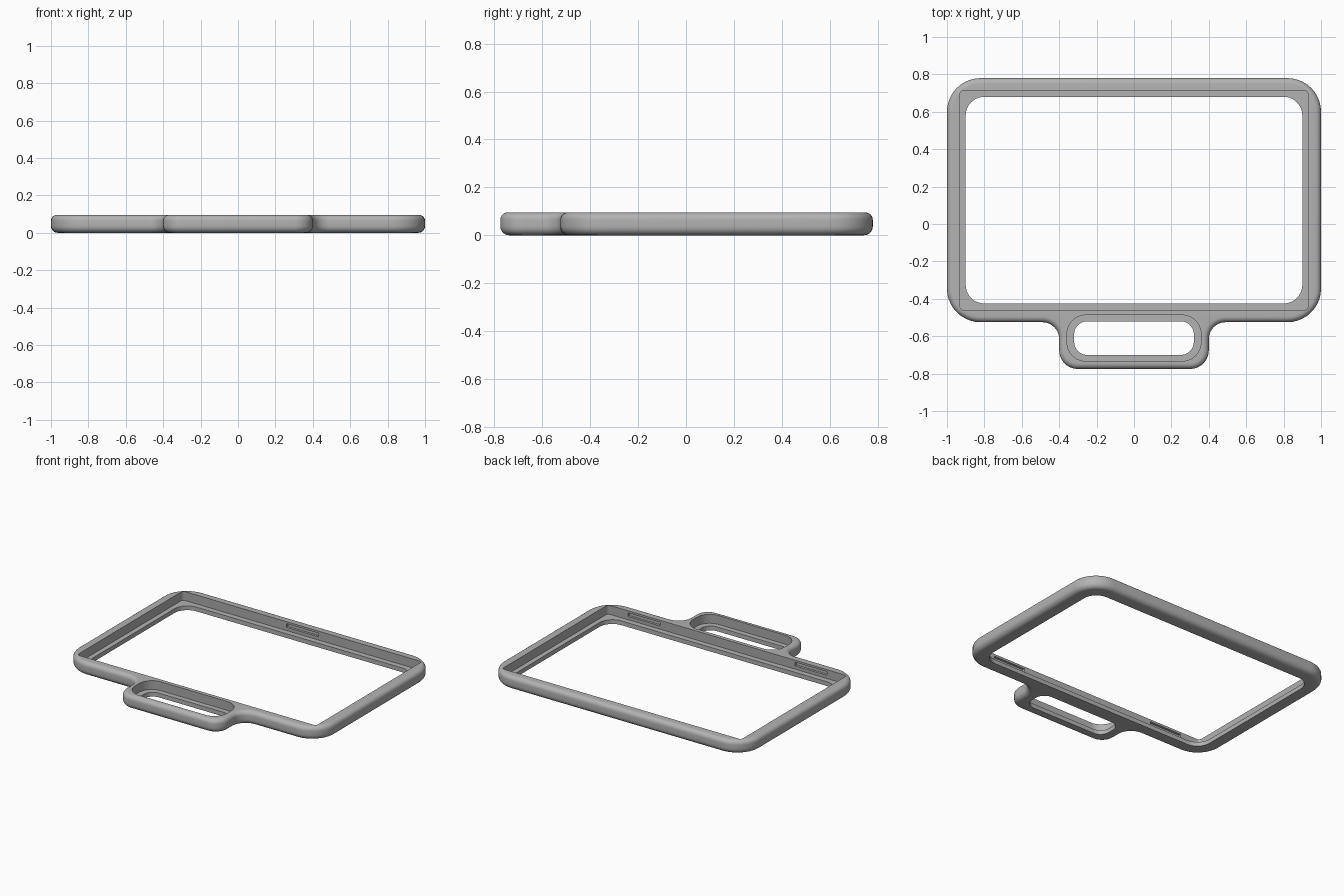
import bpy, bmesh, math
from mathutils import Vector

if "Cube" in bpy.data.objects:
    bpy.data.objects.remove(bpy.data.objects["Cube"], do_unlink=True)

HEIGHT, LEDGE = 0.095, 0.03

grey = bpy.data.materials.new("mid grey")
grey.use_nodes = True
grey.diffuse_color = (0.45, 0.45, 0.45, 1)
grey.node_tree.nodes["Principled BSDF"].inputs["Base Color"].default_value = grey.diffuse_color


def rounded(corners, inset=0.0, steps=10):
    """Counter-clockwise right-angled outline with filleted corners, offset inward."""
    pts = []
    for i, (x, y, r) in enumerate(corners):
        p = Vector((x, y))
        u = (Vector(corners[i - 1][:2]) - p).normalized()
        v = (Vector(corners[(i + 1) % len(corners)][:2]) - p).normalized()
        d = inset if v.cross(u) > 0 else -inset
        p += (u + v) * d
        r -= d
        c = p + (u + v) * r
        for k in range(steps + 1):
            t = k / steps * math.pi / 2
            pts.append(c - (v * math.cos(t) + u * math.sin(t)) * r)
    return pts


def rect(x, y0, y1, r):
    return rounded([(-x, y0, r), (x, y0, r), (x, y1, r), (-x, y1, r)])


bm = bmesh.new()


def skin(levels):
    """Join stacked outlines with quads; return first and last rings."""
    rings = [[bm.verts.new((p.x, p.y, z)) for p in pts] for pts, z in levels]
    for a, b in zip(rings, rings[1:]):
        for i in range(len(a)):
            j = (i + 1) % len(a)
            bm.faces.new((a[i], a[j], b[j], b[i]))
    return rings[0], rings[-1]


def cap(rings):
    edges = [bm.edges.get((r[i - 1], r[i])) for r in rings for i in range(len(r))]
    bmesh.ops.triangle_fill(bm, edges=edges, use_beauty=True, use_dissolve=False)


# Outer shell: screen frame with the handle below it
half = [(0.4, -0.775, 0.1), (0.4, -0.525, 0.09), (1, -0.525, 0.18), (1, 0.78, 0.18)]
outline = half + [(-x, y, r) for x, y, r in reversed(half)]
levels = []
for k in range(7):
    a = k / 6 * math.pi / 2
    levels.append((0.036 * (1 - math.sin(a)), 0.036 * (1 - math.cos(a))))
for k in range(7):
    a = k / 6 * math.pi / 2
    levels.append((0.03 * (1 - math.cos(a)), HEIGHT - 0.03 * (1 - math.sin(a))))
shell = skin([(rounded(outline, d), z) for d, z in levels])

# Stepped openings: screen window and hand hole
window = skin([(rect(0.9, -0.425, 0.68, 0.1), 0), (rect(0.9, -0.425, 0.68, 0.1), LEDGE),
               (rect(0.934, -0.464, 0.719, 0.02), LEDGE), (rect(0.93, -0.46, 0.715, 0.02), HEIGHT)])
grip = skin([(rect(0.32, -0.7, -0.52, 0.07), 0), (rect(0.32, -0.7, -0.52, 0.07), LEDGE),
             (rect(0.362, -0.737, -0.483, 0.1), LEDGE), (rect(0.358, -0.733, -0.487, 0.1), HEIGHT)])

# Flat underside and top
for side in (0, 1):
    cap([shell[side], window[side], grip[side]])
bmesh.ops.recalc_face_normals(bm, faces=bm.faces)
mesh = bpy.data.meshes.new("handled_frame")
bm.to_mesh(mesh)
bm.free()
frame = bpy.data.objects.new("handled_frame", mesh)
bpy.context.collection.objects.link(frame)
mesh.materials.append(grey)

# Clip slots in the recess walls: one at the back, two at the front
for x, y in ((0, 0.718), (-0.65, -0.463), (0.65, -0.463)):
    bpy.ops.mesh.primitive_cube_add(size=1, location=(x, y, 0.067))
    cutter = bpy.context.object
    cutter.name = "slot_cutter"
    cutter.scale = (0.25, 0.03, 0.026)
    cutter.hide_render = True
    cutter.data.materials.append(grey)
    cut = frame.modifiers.new("slot", 'BOOLEAN')
    cut.operation, cut.solver, cut.object = 'DIFFERENCE', 'EXACT', cutter
    bpy.ops.object.select_all(action='DESELECT')
    frame.select_set(True)
    bpy.context.view_layer.objects.active = frame
    bpy.ops.object.modifier_apply(modifier=cut.name)
    bpy.data.objects.remove(cutter, do_unlink=True)

bpy.ops.object.shade_smooth_by_angle(angle=math.radians(35))
